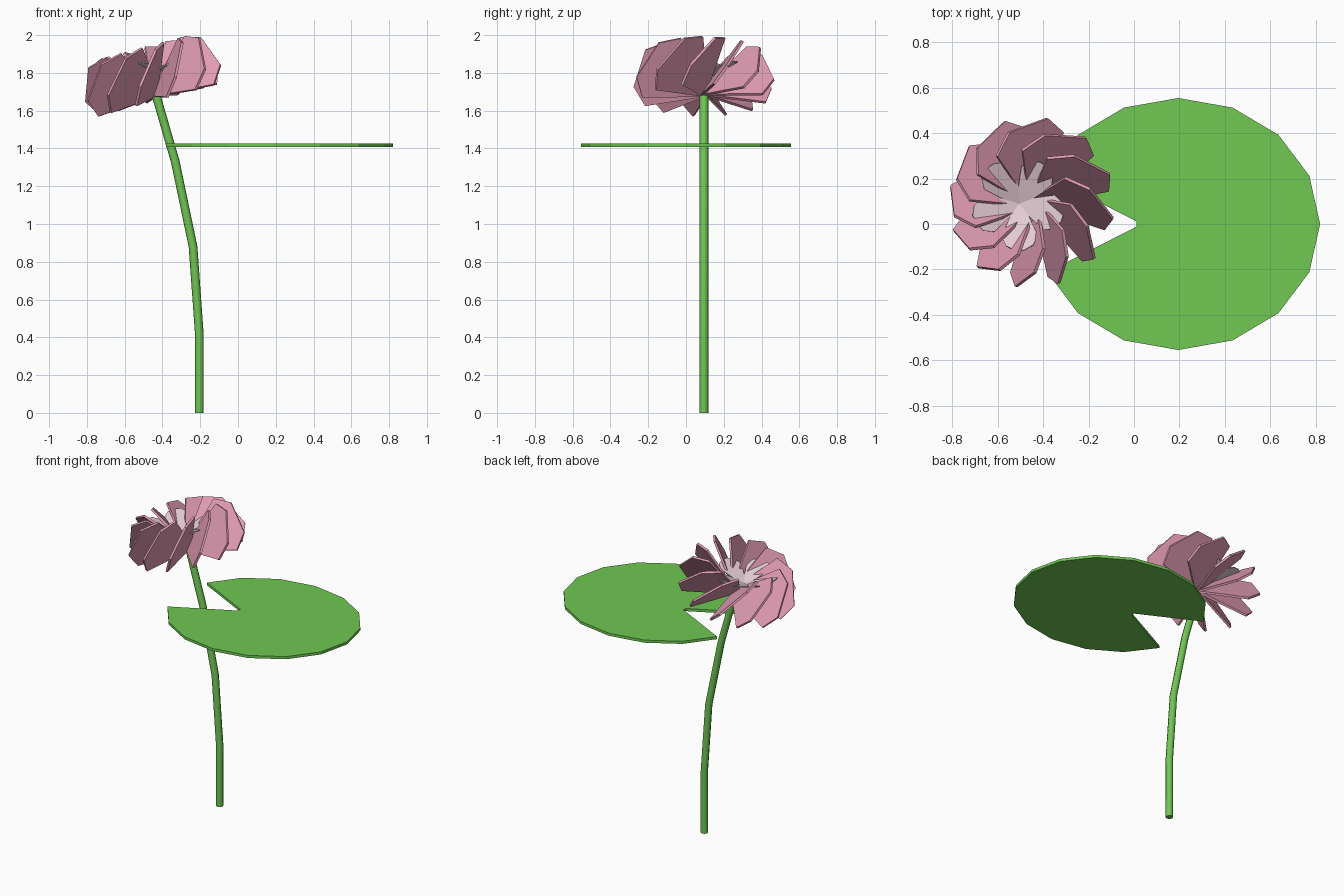
import bpy, bmesh, math
from mathutils import Matrix, Vector

if "Cube" in bpy.data.objects:
    bpy.data.objects.remove(bpy.data.objects["Cube"])


def material(name, rgb):
    m = bpy.data.materials.new(name)
    m.diffuse_color = (*rgb, 1)
    m.use_nodes = True
    m.node_tree.nodes["Principled BSDF"].inputs["Base Color"].default_value = m.diffuse_color
    return m


GREEN = material("leaf green", (0.16, 0.58, 0.085))
PINK = material("petal pink", (0.77, 0.34, 0.46))
PALE = material("pale pink", (0.77, 0.60, 0.66))


def finish(name, bm, mat):
    bmesh.ops.recalc_face_normals(bm, faces=bm.faces)
    me = bpy.data.meshes.new(name)
    bm.to_mesh(me)
    bm.free()
    me.materials.append(mat)
    ob = bpy.data.objects.new(name, me)
    bpy.context.collection.objects.link(ob)
    return ob


def plate(bm, outline, thick, mat=Matrix()):
    """Flat outline thickened equally to both sides, placed by a matrix."""
    top = [bm.verts.new(mat @ Vector((x, y, thick / 2))) for x, y in outline]
    low = [bm.verts.new(mat @ Vector((x, y, -thick / 2))) for x, y in outline]
    bm.faces.new(top)
    bm.faces.new(low[::-1])
    n = len(outline)
    for i in range(n):
        j = (i + 1) % n
        bm.faces.new((top[i], low[i], low[j], top[j]))


def mirrored(half):
    """Close a half outline across its length."""
    return [(u, -v) for u, v in half] + [(u, v) for u, v in reversed(half)]


def rot(deg, axis):
    return Matrix.Rotation(math.radians(deg), 4, axis)


def ring(outline, count, phase, tilt, lift, roll, thick, base):
    """Repeat a petal around the tilted flower axis."""
    bm = bmesh.new()
    for k in range(count):
        m = (Matrix.Translation(base) @ rot(-tilt, 'Y')
             @ rot(phase + k * 360 / count, 'Z') @ rot(-lift, 'Y') @ rot(roll, 'X'))
        plate(bm, outline, thick, m)
    return bm


# lily pad: sixteen-sided oval with a wedge notch
bm = bmesh.new()
pad = [(0.195 + 0.625 * math.cos(k * math.pi / 8), 0.555 * math.sin(k * math.pi / 8))
       for k in range(-7, 8)]
plate(bm, pad + [(0.01, 0.012), (0.01, -0.012)], 0.018, Matrix.Translation((0, 0, 1.416)))
finish("lily_pad", bm, GREEN)

# stem: eight-sided tube along a bent path
path = [(-0.205, 0), (-0.205, 0.42), (-0.238, 0.88), (-0.332, 1.33), (-0.436, 1.69)]
bm = bmesh.new()
rings = []
for i, (x, z) in enumerate(path):
    a, b = path[max(i - 1, 0)], path[min(i + 1, len(path) - 1)]
    lean = math.atan2(b[0] - a[0], b[1] - a[1]) if i else 0
    m = Matrix.Translation((x, 0.095, z)) @ Matrix.Rotation(lean, 4, 'Y')
    rings.append([bm.verts.new(m @ Vector((0.023 * math.cos(t), 0.023 * math.sin(t), 0)))
                  for t in (k * math.pi / 4 for k in range(8))])
for r, s in zip(rings, rings[1:]):
    for k in range(8):
        bm.faces.new((r[k], r[k - 1], s[k - 1], s[k]))
bm.faces.new(rings[0])
bm.faces.new(rings[-1])
stem = finish("stem", bm, GREEN)
stem.data.polygons.foreach_set("use_smooth", [len(p.vertices) == 4 for p in stem.data.polygons])

# outer petals: broad, blunt and pitched like fan blades
outer = mirrored([(0.0, 0.03), (0.275, 0.19), (0.365, 0.11)])
finish("outer_petals", ring(outer, 12, -1, 15, 21, 54, 0.014, (-0.438, 0.095, 1.70)), PINK)

# inner petals: five shallow cupped lobes
inner = mirrored([(0.0, 0.015), (0.11, 0.062), (0.155, 0.08), (0.20, 0.06), (0.222, 0.02)])
finish("inner_petals", ring(inner, 5, 56, 4, 22, 0, 0.006, (-0.505, 0.09, 1.77)), PALE)
